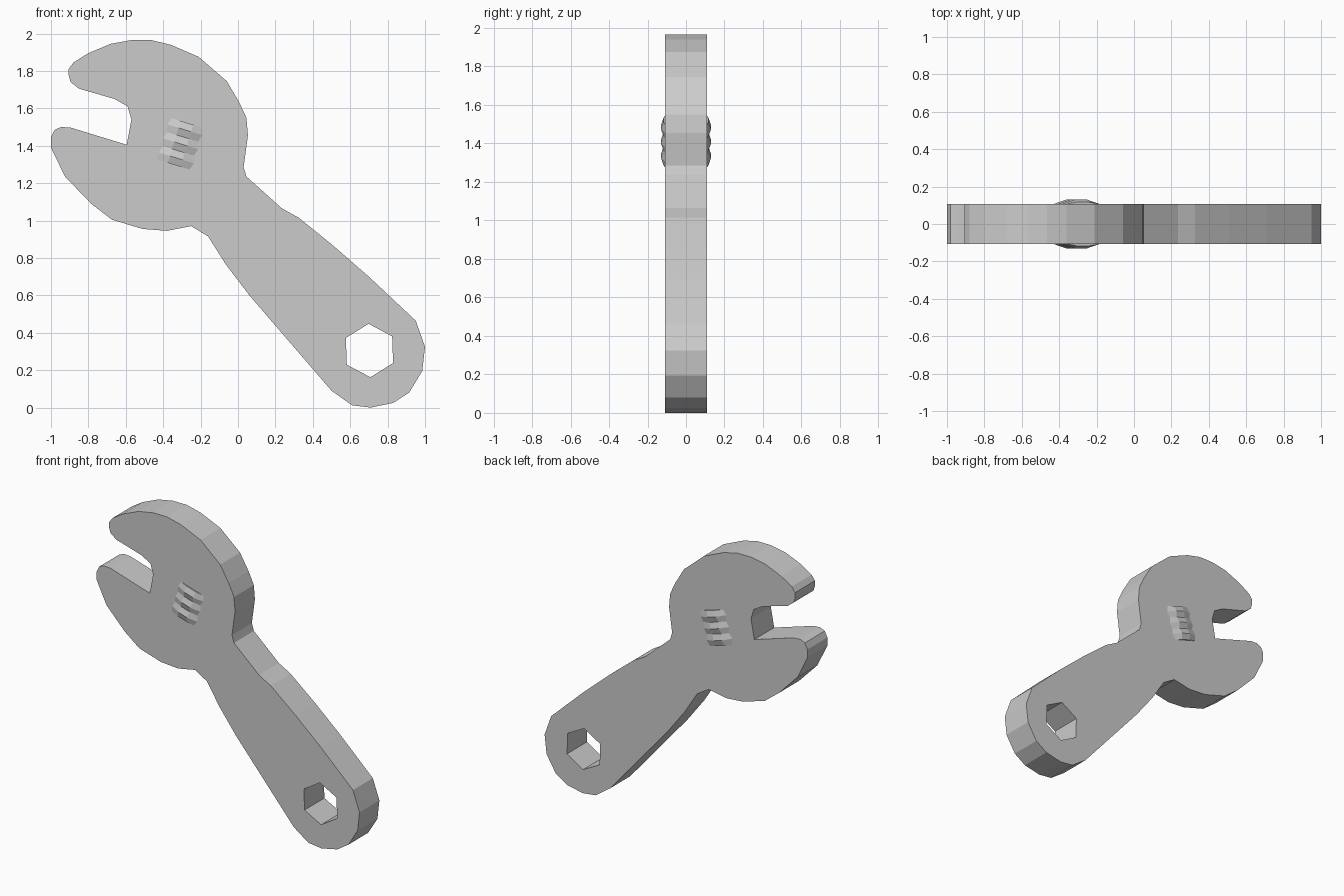
import bpy, bmesh
from math import radians, cos, sin, pi

if "Cube" in bpy.data.objects:
    bpy.data.objects.remove(bpy.data.objects["Cube"])

HALF = 0.108  # half thickness of the body

# Outline in the front plane (x, z), clockwise from the upper jaw tip
outline = [
    # upper jaw and back of the head
    (-.905, 1.81), (-.88, 1.845), (-.80, 1.895), (-.68, 1.945), (-.57, 1.965), (-.465, 1.965),
    (-.36, 1.94), (-.21, 1.875), (-.06, 1.745), (.005, 1.635), (.045, 1.55), (.053, 1.455),
    (.03, 1.285), (.045, 1.235),
    # handle
    (.235, 1.065), (.325, 1.015), (.51, .865), (.705, .695), (.95, .465), (1, .325),
    (.985, .195), (.915, .08), (.83, .025), (.71, 0), (.61, .012), (.50, .09),
    (.065, .595), (-.065, .765), (-.16, .915), (-.25, .97),
    # lower jaw
    (-.38, .945), (-.51, .955), (-.675, 1.005), (-.785, 1.09), (-.925, 1.235), (-1, 1.39),
    (-1, 1.445), (-.98, 1.485), (-.945, 1.50), (-.895, 1.497),
    # mouth
    (-.595, 1.405), (-.57, 1.54), (-.59, 1.61), (-.66, 1.65), (-.85, 1.705),
    (-.895, 1.74), (-.905, 1.775)]

# Hexagonal hanging hole
hexagon = [(.703 + .143 * cos(radians(32 + 60 * i)),
            .305 + .143 * sin(radians(32 + 60 * i))) for i in range(6)]

# Body: filled outline with the hole, extruded to thickness
curve = bpy.data.curves.new("wrench_body", 'CURVE')
curve.dimensions = '2D'
curve.fill_mode = 'BOTH'
curve.extrude = HALF
for loop in (outline, hexagon):
    spline = curve.splines.new('POLY')
    spline.points.add(len(loop) - 1)
    for p, (x, z) in zip(spline.points, loop):
        p.co = (x, z, 0, 1)
    spline.use_cyclic_u = True
    spline.use_smooth = False
body = bpy.data.objects.new("wrench_body", curve)
body.rotation_euler.x = pi / 2
bpy.context.collection.objects.link(body)
bpy.context.view_layer.objects.active = body
body.select_set(True)
bpy.ops.object.convert(target='MESH')
for f in bpy.context.object.data.polygons:
    f.use_smooth = False

# Adjusting screw: octagonal rings alternating between grooves and ridges
bm = bmesh.new()
rings = []
ROWS, LENGTH = 7, .235
for i in range(ROWS):
    w, mid = (.104, .13) if i % 2 else (.092, .117)
    z = LENGTH * (i / (ROWS - 1) - .5)
    quarter = [(w, HALF - .001), (.035, mid)]
    half = quarter + [(-x, y) for x, y in reversed(quarter)]
    ring = half + [(-x, -y) for x, y in half]
    rings.append([bm.verts.new((x, y, z)) for x, y in ring])
for a, b in zip(rings, rings[1:]):
    for j in range(8):
        k = (j + 1) % 8
        bm.faces.new((a[j], a[k], b[k], b[j]))
bm.faces.new(rings[0][::-1])
bm.faces.new(rings[-1])
bmesh.ops.recalc_face_normals(bm, faces=bm.faces)
mesh = bpy.data.meshes.new("adjusting_screw")
bm.to_mesh(mesh)
bm.free()
screw = bpy.data.objects.new("adjusting_screw", mesh)
screw.location = (-.307, 0, 1.41)
screw.rotation_euler.y = radians(17)
bpy.context.collection.objects.link(screw)
